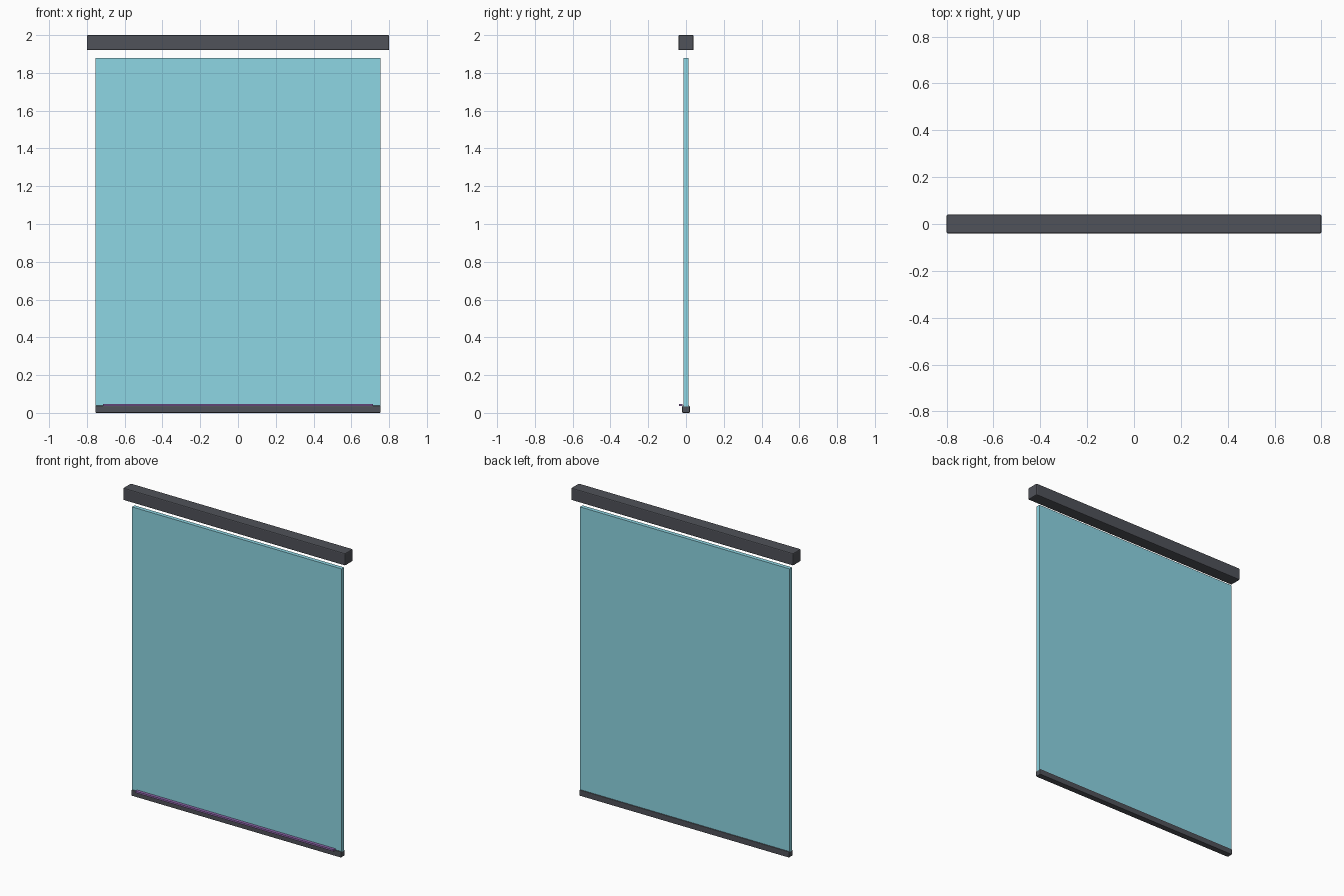
import bpy

if "Cube" in bpy.data.objects:
    bpy.data.objects.remove(bpy.data.objects["Cube"])


def material(name, color):
    m = bpy.data.materials.new(name)
    m.diffuse_color = color
    m.use_nodes = True
    m.node_tree.nodes["Principled BSDF"].inputs["Base Color"].default_value = m.diffuse_color
    return m


def box(name, x, y, z, mat, bevel=0.0):
    """Box from (min, max) ranges on each axis, with an optional edge bevel."""
    ranges = (x, y, z)
    bpy.ops.mesh.primitive_cube_add(size=1, location=[(a + b) / 2 for a, b in ranges])
    ob = bpy.context.object
    ob.name = name
    ob.scale = [b - a for a, b in ranges]
    bpy.ops.object.transform_apply(location=False, rotation=False, scale=True)
    ob.data.materials.append(mat)
    if bevel:
        mod = ob.modifiers.new("edge_bevel", 'BEVEL')
        mod.width = bevel
        mod.segments = 2
    return ob


metal = material("dark_metal", (0.08, 0.085, 0.1, 1))
glass = material("tinted_glass", (0.27, 0.67, 0.77, 0.6))
glow = material("purple_trim", (0.3, 0.15, 0.45, 1))

# Overhead housing, floating just above the panel
box("top_housing", (-0.8, 0.8), (-0.04, 0.04), (1.92, 2.0), metal, 0.006)

# Translucent panel
box("screen_panel", (-0.755, 0.755), (-0.013, 0.013), (0.035, 1.878), glass)

# Weighted bar along the bottom edge
box("bottom_bar", (-0.755, 0.755), (-0.02, 0.02), (0.0, 0.038), metal, 0.004)

# Thin trim strip on the front of the bottom bar
box("trim_strip", (-0.715, 0.715), (-0.037, -0.018), (0.037, 0.048), glow)
